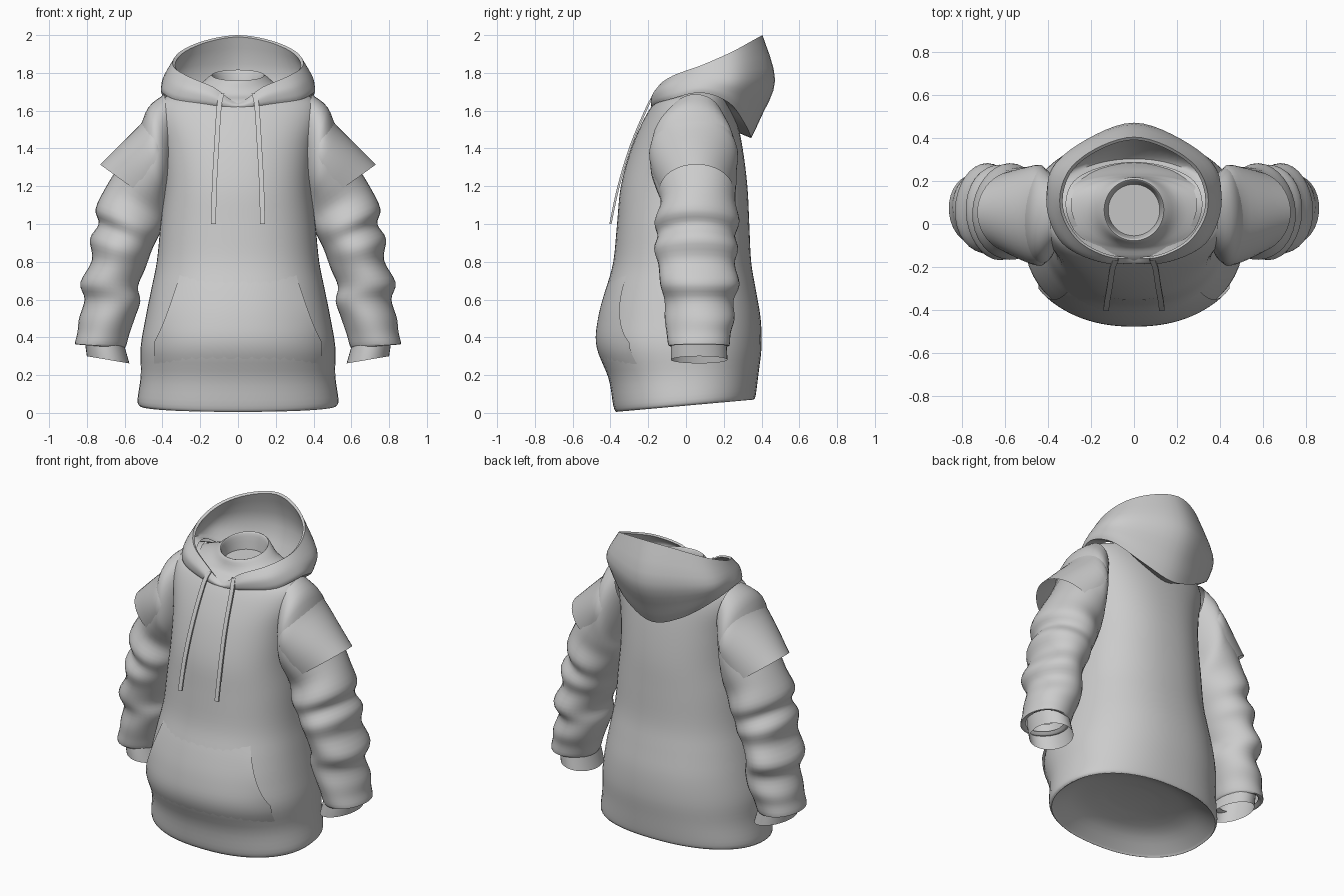
import bpy, math
from math import sin, cos, pi

if "Cube" in bpy.data.objects:
    bpy.data.objects.remove(bpy.data.objects["Cube"])


def smooth(keys, n, closed=False):
    """Catmull-Rom resampling of a list of number tuples, n steps per span."""
    m, out = len(keys), []
    for i in range(m if closed else m - 1):
        pick = (lambda k: keys[k % m]) if closed else (lambda k: keys[min(max(k, 0), m - 1)])
        a, b, c, d = (pick(i + k) for k in (-1, 0, 1, 2))
        for s in range(n):
            t = s / n
            out.append(tuple(0.5 * (2 * q + (r - p) * t + (2 * p - 5 * q + 4 * r - w) * t * t
                                    + (3 * q - p - 3 * r + w) * t ** 3)
                             for p, q, r, w in zip(a, b, c, d)))
    if not closed:
        out.append(tuple(keys[-1]))
    return out


def loft(name, rows, closed=True, caps=(), mirror=False, flip=False):
    """Skin a list of equal-length point rows; caps may hold 'start' and 'end'."""
    n = len(rows[0])
    verts = [p for r in rows for p in r]
    faces = []
    for i in range(len(rows) - 1):
        for j in range(n if closed else n - 1):
            k = (j + 1) % n
            faces.append((i * n + j, i * n + k, (i + 1) * n + k, (i + 1) * n + j))
    if 'end' in caps:
        faces.append(tuple(range(len(verts) - n, len(verts))))
    if 'start' in caps:
        faces.append(tuple(range(n - 1, -1, -1)))
    if flip:
        faces = [f[::-1] for f in faces]
    me = bpy.data.meshes.new(name)
    me.from_pydata(verts, [], faces)
    ob = bpy.data.objects.new(name, me)
    bpy.context.collection.objects.link(ob)
    if mirror:
        ob.modifiers.new("mirror", 'MIRROR')
    bpy.ops.object.select_all(action='DESELECT')
    ob.select_set(True)
    bpy.context.view_layer.objects.active = ob
    bpy.ops.object.shade_smooth_by_angle(angle=math.radians(50))
    return ob


# Torso: z, half width, front y, back y (shallow dome closes the hem, disc closes the neck)
P = 2.25
torso = smooth([(.15, .15, -.11, .10), (.12, .36, -.26, .25), (.05, .505, -.36, .35),
                (.04, .52, -.37, .36), (.07, .532, -.385, .37),
                (.20, .515, -.41, .385), (.35, .515, -.472, .40), (.50, .49, -.46, .395),
                (.65, .46, -.425, .37), (.80, .43, -.385, .345), (1.0, .41, -.365, .335),
                (1.2, .39, -.345, .325), (1.4, .40, -.29, .30), (1.55, .43, -.225, .27),
                (1.64, .42, -.17, .24), (1.69, .35, -.12, .225), (1.73, .22, -.10, .22),
                (1.78, .15, -.085, .215), (1.78, .135, -.07, .20), (1.70, .12, -.055, .185)], 4)


def tilt(y, z):
    return z + .1 * y * max(0, 1 - z / .35) + .2 * (y - .065) * min(1, max(0, (z - 1.66) / .1))


def spow(v, e):
    return math.copysign(abs(v) ** e, v)


def torso_ring(key, n=56):
    z, rx, yf, yb = key
    p = P if z < 1.68 else 2
    pts = []
    for i in range(n):
        a = 2 * pi * i / n
        y = (yf + yb) / 2 + (yb - yf) / 2 * spow(sin(a), 2 / p)
        pts.append((rx * spow(cos(a), 2 / p), y, tilt(y, z)))
    return pts


loft("torso", [torso_ring(k) for k in torso], caps=('start', 'end'))


def front_y(x, z):
    for a, b in zip(torso[12:], torso[13:]):
        if a[0] <= z <= b[0]:
            t = (z - a[0]) / (b[0] - a[0])
            rx, yf, yb = (p + (q - p) * t for p, q in zip(a[1:], b[1:]))
            break
    r = max(0, 1 - (abs(x) / rx) ** P) ** (1 / P)
    return (yf + yb) / 2 - (yb - yf) / 2 * r


# Front pouch pocket with open slanted sides
rows = []
for i in range(17):
    t = i / 16
    z = .25 + .49 * t
    edge = .445 if z < .38 else .445 - .14 * ((z - .38) / .36) ** .8
    row = []
    for j in range(33):
        u = j / 16 - 1
        y = front_y(u * edge, z) + .003 - sin(pi * t) * (.009 + .022 * abs(u) ** 6)
        row.append((u * edge, y, tilt(y, z)))
    rows.append(row)
loft("front_pocket", rows, closed=False)

# Sleeves: inner x, z, outer x, z, front y, back y
sleeve = smooth([(.33, 1.36, .39, 1.69, -.10, .20), (.35, 1.24, .475, 1.62, -.18, .25),
                 (.37, 1.16, .53, 1.48, -.19, .27), (.37, 1.09, .62, 1.33, -.16, .27),
                 (.38, 1.02, .70, 1.20, -.135, .26), (.41, .95, .752, 1.08, -.17, .28),
                 (.445, .88, .735, 1.00, -.15, .26), (.47, .82, .783, .92, -.165, .28),
                 (.495, .76, .775, .81, -.145, .26), (.53, .67, .835, .69, -.14, .28),
                 (.515, .59, .81, .60, -.115, .25), (.545, .50, .84, .50, -.11, .26),
                 (.575, .42, .85, .43, -.10, .24), (.60, .345, .865, .365, -.09, .23),
                 (.63, .36, .835, .375, -.06, .20)], 4)


def tube_ring(key, n=32, wave=0.0):
    ix, iz, ox, oz, y0, y1 = key
    pts = []
    for i in range(n):
        a = 2 * pi * i / n
        k = 1 + wave * sin(3 * a + 14 * oz)
        pts.append(((ix + ox) / 2 + k * cos(a) * (ox - ix) / 2,
                    (y0 + y1) / 2 + k * sin(a) * (y1 - y0) / 2,
                    (iz + oz) / 2 + k * cos(a) * (oz - iz) / 2))
    return pts


loft("sleeve", [tube_ring(k, wave=.018) for k in sleeve], mirror=True, flip=True)

# Inner cuffs below the sleeve ends
cuff = [(.615, .42, .82, .43, -.07, .21), (.60, .35, .81, .37, -.08, .215),
        (.575, .262, .80, .30, -.08, .22)]
loft("cuff", [tube_ring(k) for k in cuff], mirror=True, flip=True)

# Flared short over-sleeve covering the outer half of the upper arm
flap = [(.36, 1.30, .47, 1.60, -.165, .24), (.36, 1.22, .515, 1.53, -.195, .275),
        (.37, 1.13, .62, 1.425, -.175, .265), (.35, 1.04, .73, 1.315, -.14, .25)]
rows = []
for k in smooth(flap, 3):
    ring = tube_ring(k, 48)
    rows.append([ring[i % 48] for i in range(-13, 14)])
loft("over_sleeve", rows, closed=False, mirror=True, flip=True)

# Hood: rim, bulge and lower edge points per station, front to back
half = [(0, -.16, 1.645, 0, -.182, 1.63, 0, -.175, 1.61),
        (.13, -.15, 1.725, .155, -.175, 1.69, .17, -.165, 1.635),
        (.27, -.07, 1.785, .31, -.095, 1.735, .335, -.085, 1.66),
        (.345, .08, 1.84, .385, .08, 1.775, .405, .08, 1.695),
        (.31, .24, 1.91, .38, .26, 1.77, .36, .23, 1.64),
        (.18, .35, 1.97, .22, .395, 1.77, .20, .315, 1.525),
        (0, .405, 2.0, 0, .472, 1.76, 0, .345, 1.455)]
other = [tuple(-v if i % 3 == 0 else v for i, v in enumerate(s)) for s in half[5:0:-1]]


def inset(p, k, dz=0):
    return (p[0] * k, .08 + (p[1] - .08) * k, p[2] + dz)


cols = []
for s in smooth(half + other, 5, closed=True):
    rim, bulge, low = s[0:3], s[3:6], s[6:9]
    inner = smooth([inset(low, .78, .04), inset(low, .92, .04), inset(bulge, .93),
                    inset(rim, .96, -.01)], 3)
    under = inset([b * .35 + l * .65 for b, l in zip(bulge, low)], 1.02)
    outer = smooth([rim, bulge, under, low], 4)
    cols.append(inner + outer + [inset(low, .72, .03)])
loft("hood", [list(r) for r in zip(*cols)], flip=True)

# Drawstrings hanging down the chest
path = smooth([(.085, -.165, 1.69), (.10, -.205, 1.62), (.113, -.29, 1.42),
               (.125, -.357, 1.20), (.13, -.40, 1.0)], 4)
rows = [[(x + .013 * sx, y + .006 * sy, z) for sx, sy in ((-1, -1), (1, -1), (1, 1), (-1, 1))]
        for x, y, z in path]
loft("drawstring", rows, caps=('end',), mirror=True, flip=True)
